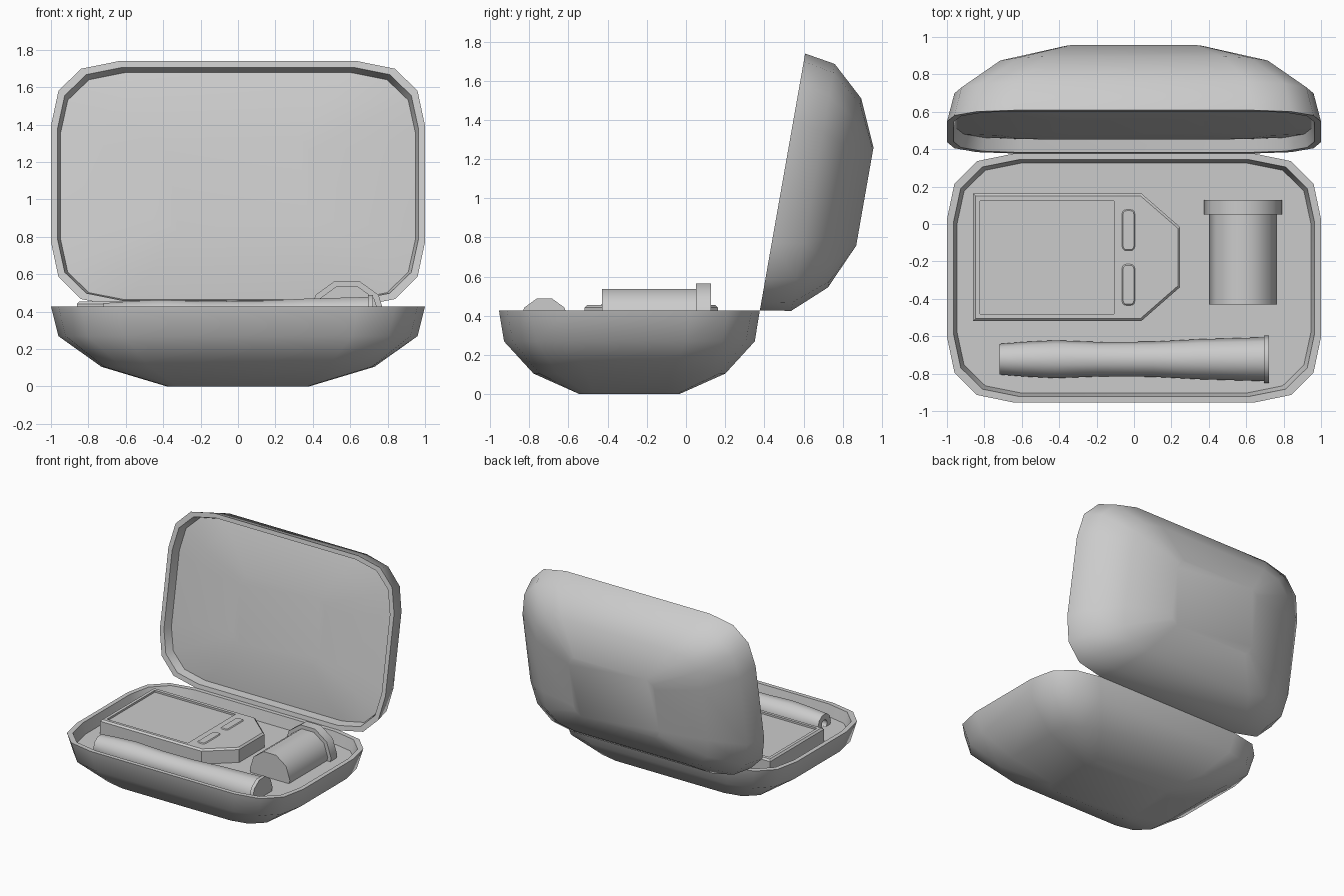
import bpy, bmesh, math

if "Cube" in bpy.data.objects:
    bpy.data.objects.remove(bpy.data.objects["Cube"])


def finish(bm, name, loc=(0, 0, 0), rot=(0, 0, 0), angle=45):
    me = bpy.data.meshes.new(name)
    bm.to_mesh(me)
    bm.free()
    ob = bpy.data.objects.new(name, me)
    bpy.context.collection.objects.link(ob)
    ob.location, ob.rotation_euler = loc, rot
    bpy.ops.object.select_all(action='DESELECT')
    ob.select_set(True)
    bpy.context.view_layer.objects.active = ob
    bpy.ops.object.shade_smooth_by_angle(angle=math.radians(angle))
    return ob


def loft(name, rings, **kw):
    """Skin a sequence of equally sized rings and cap both ends."""
    bm = bmesh.new()
    vs = [[bm.verts.new(p) for p in ring] for ring in rings]
    n = len(vs[0])
    for a, b in zip(vs, vs[1:]):
        for i in range(n):
            j = (i + 1) % n
            bm.faces.new((a[i], a[j], b[j], b[i]))
    bm.faces.new(vs[0][::-1])
    bm.faces.new(vs[-1])
    return finish(bm, name, **kw)


def lathe(name, profile, **kw):
    """Ten-sided turned part along x, from (x, radius) pairs."""
    steps = [math.radians(36 * k) for k in range(10)]
    return loft(name, [[(x, r * math.cos(t), r * math.sin(t)) for t in steps]
                       for x, r in profile], **kw)


def prism(name, pts, z0, z1, bevel=0.0, corner=0.0):
    bm = bmesh.new()
    f = bm.faces.new([bm.verts.new((x, y, z0)) for x, y in pts])
    ext = bmesh.ops.extrude_face_region(bm, geom=[f])
    for v in ext['geom']:
        if isinstance(v, bmesh.types.BMVert):
            v.co.z = z1
    bmesh.ops.recalc_face_normals(bm, faces=bm.faces)
    if corner:
        up = [e for e in bm.edges if abs(e.verts[0].co.z - e.verts[1].co.z) > 1e-4]
        bmesh.ops.bevel(bm, geom=up, offset=corner, segments=3, profile=0.5,
                        affect='EDGES')
    if bevel:
        top = [e for e in bm.edges if min(v.co.z for v in e.verts) > z1 - 1e-4]
        bmesh.ops.bevel(bm, geom=top, offset=bevel, segments=1, affect='EDGES')
    return finish(bm, name, angle=30)


def rect(x0, x1, y0, y1):
    return [(x0, y0), (x1, y0), (x1, y1), (x0, y1)]


def quad_ring(corner, z, sx=1.0, sy=1.0):
    """Mirror one corner's points into a closed counter-clockwise ring."""
    q = [(x * sx, y * sy) for x, y in corner]
    pts = (q + [(-x, y) for x, y in q[::-1]]
           + [(-x, -y) for x, y in q] + [(x, -y) for x, y in q[::-1]])
    return [(x, y, z) for x, y in pts]


# Case halves: same soft shell, rim and short inner lip
HINGE_Y, RIM_Z, HALF = .377, .427, .666
RIM = [(1.0, .315), (.96, .505), (.84, .625), (.64, HALF)]
MID = [(.73, .22), (.715, .37), (.62, .46), (.48, .49)]
FLAT = [(.38, .18), (.37, .22), (.35, .24), (.32, .255)]
shell = [
    quad_ring(FLAT, -RIM_Z),
    quad_ring(MID, -.322),
    quad_ring([(.96, .29), (.922, .475), (.805, .595), (.61, .64)], -.158),
    quad_ring(RIM, 0),
    quad_ring(RIM, 0, .965, .95),
]
tray = [quad_ring(RIM, -.088, .946, .922)]
# the lid is lined with a gently bulging pad
pad = [quad_ring(RIM, -.07, .948, .925), quad_ring(MID, -.045),
       quad_ring(FLAT, -.028)]
tilt = math.radians(80)
loft("case_base_with_tray", shell + tray, loc=(0, HINGE_Y - HALF, RIM_Z))
loft("case_lid_with_pad", shell + pad, rot=(tilt, 0, 0),
     loc=(0, HINGE_Y + HALF * math.cos(tilt), RIM_Z + HALF * math.sin(tilt)))

# Handheld meter with a recessed screen
BOTTOM, TOP = .33, .455
meter = prism("meter_body", [(-.86, -.518), (.04, -.518), (.247, -.337),
                             (.247, -.017), (.04, .163), (-.86, .163)],
              BOTTOM, TOP, bevel=.013)
cutter = prism("screen_cutter", rect(-.823, -.108, -.482, .123), TOP - .015, TOP + .1)
cutter.hide_render = True
mod = meter.modifiers.new("screen_recess", 'BOOLEAN')
mod.operation, mod.object, mod.solver = 'DIFFERENCE', cutter, 'EXACT'
bpy.context.view_layer.objects.active = meter
bpy.ops.object.modifier_apply(modifier=mod.name)
bpy.data.objects.remove(cutter)

# Two rounded buttons
for i, y in enumerate((-.033, -.325)):
    prism(f"meter_button_{i + 1}", rect(-.066, .007, y - .112, y + .112),
          TOP - .02, TOP + .006, bevel=.008, corner=.025)

# Strip vial with a wider cap
AXIS_Z = .367
turn = (0, 0, math.pi / 2)
lathe("vial_body", [(-.43, .178), (.06, .178)], loc=(.583, 0, AXIS_Z), rot=turn)
lathe("vial_cap", [(.05, .208), (.127, .208)], loc=(.583, 0, AXIS_Z), rot=turn)

# Pen with a hollow tip and an end flange
lathe("pen", [(-.64, .035), (-.72, .035), (-.72, .082), (-.58, .093), (-.42, .101),
              (-.18, .092), (.1, .094), (.35, .107), (.695, .117),
              (.695, .127), (.723, .127)], loc=(0, -.723, AXIS_Z))
